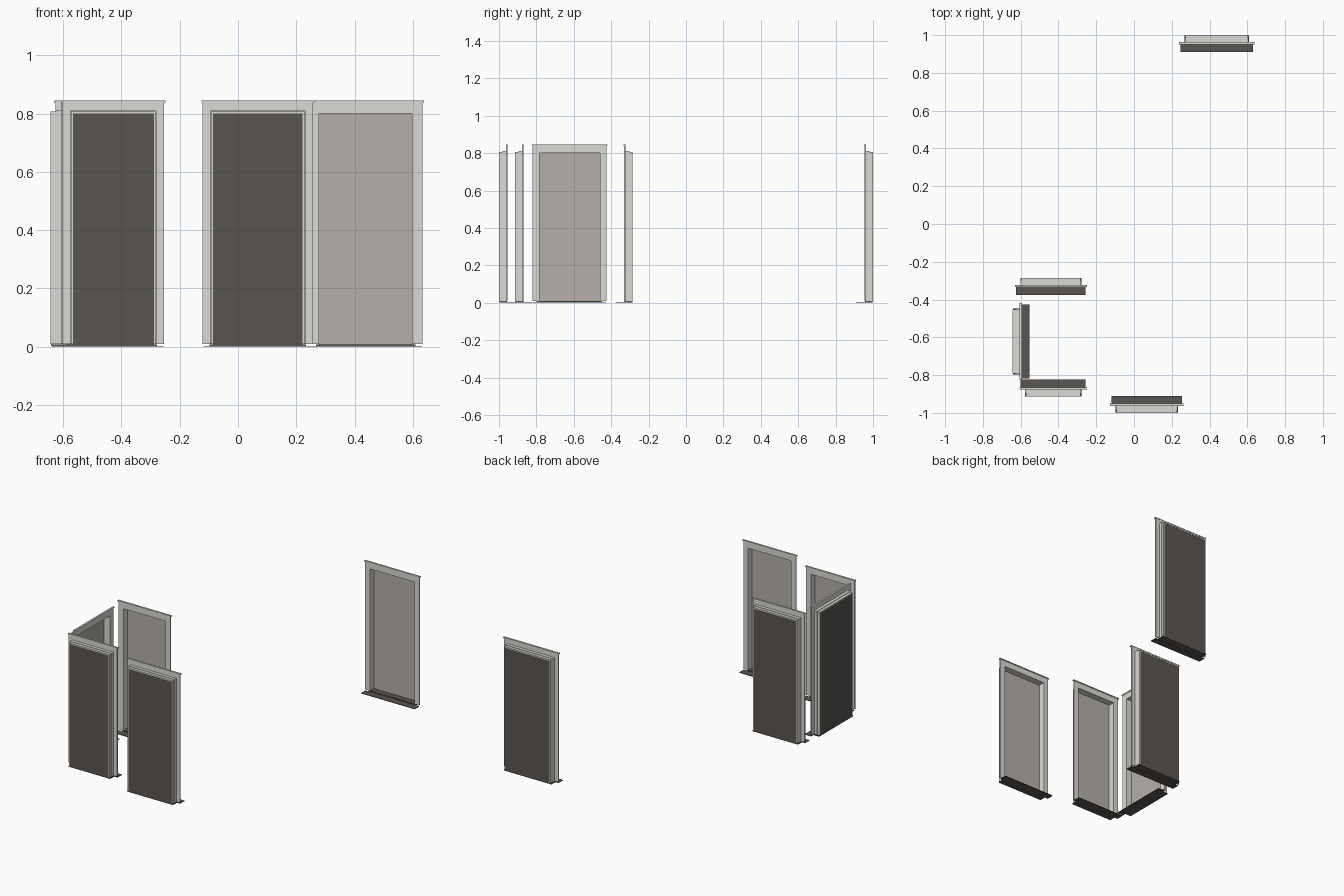
import bpy, bmesh
from math import pi
from mathutils import Matrix

if "Cube" in bpy.data.objects:
    bpy.data.objects.remove(bpy.data.objects["Cube"])


def mat(name, rgb):
    m = bpy.data.materials.new(name)
    m.diffuse_color = (*rgb, 1)
    m.use_nodes = True
    m.node_tree.nodes["Principled BSDF"].inputs["Base Color"].default_value = m.diffuse_color
    return m


PAINT = mat("pale_paint", (0.70, 0.70, 0.66))
PANEL = mat("warm_grey_panel", (0.46, 0.43, 0.38))
DARK = mat("dark_back", (0.10, 0.09, 0.085))
Z0 = 0.009  # frames hover slightly over the sill


def make(name, bm, xf, *mats):
    bmesh.ops.recalc_face_normals(bm, faces=bm.faces)
    me = bpy.data.meshes.new(name)
    bm.to_mesh(me)
    bm.free()
    for m in mats:
        me.materials.append(m)
    ob = bpy.data.objects.new(name, me)
    ob.matrix_world = xf
    bpy.context.collection.objects.link(ob)
    return ob


def surround(name, xf, outer, top, inner, inner_top, y0, y1):
    """Three-sided frame (two legs and a head) extruded from y0 to y1."""
    a, b = outer / 2, inner / 2
    pts = [(-a, Z0), (-a, top), (a, top), (a, Z0),
           (b, Z0), (b, inner_top), (-b, inner_top), (-b, Z0)]
    bm = bmesh.new()
    f = bm.faces.new([bm.verts.new((x, y0, z)) for x, z in pts])
    ext = bmesh.ops.extrude_face_region(bm, geom=[f], use_keep_orig=True)
    vs = [g for g in ext["geom"] if isinstance(g, bmesh.types.BMVert)]
    bmesh.ops.translate(bm, verts=vs, vec=(0, y1 - y0, 0))
    return make(name, bm, xf, PAINT)


def box(name, xf, w, y0, y1, z0, z1, *mats):
    bm = bmesh.new()
    m = Matrix.Translation((0, (y0 + y1) / 2, (z0 + z1) / 2)) @ \
        Matrix.Diagonal((w, y1 - y0, z1 - z0, 1))
    bmesh.ops.create_cube(bm, size=1, matrix=m)
    if len(mats) > 1:  # second material on the rear face
        for f in bm.faces:
            if f.calc_center_median().y > y1 - 1e-5:
                f.material_index = 1
    return make(name, bm, xf, *mats)


def doorway(tag, x, y, width, turn):
    """Local front is -y, casing face on y = 0, recess runs to y = 0.046."""
    xf = Matrix.Translation((x, y, 0)) @ Matrix.Rotation(turn, 4, 'Z')
    jamb, opening = width - 0.062, width - 0.080
    # flat trim around the opening, with a thin overhanging cap
    surround(tag + "_casing", xf, width - 0.01, 0.84, opening, 0.80, 0, 0.008)
    box(tag + "_casing_cap", xf, width, -0.003, 0.009, 0.838, 0.845, PAINT)
    # stepped lining of the recess
    surround(tag + "_jamb", xf, jamb, 0.81, opening, 0.80, 0.008, 0.028)
    surround(tag + "_door_stop", xf, jamb - 0.006, 0.807, opening, 0.80, 0.028, 0.046)
    # closing panel at the rear
    box(tag + "_panel", xf, opening, 0.042, 0.045, 0.006, 0.80, PANEL, DARK)
    # sill in the recess and flat threshold in front
    box(tag + "_sill", xf, jamb + 0.004, 0.002, 0.044, 0.001, 0.008, DARK)
    box(tag + "_threshold", xf, width - 0.014, -0.044, 0.002, 0, 0.003, DARK)


doorway("back_door", 0.438, 0.954, 0.400, 0)
doorway("front_door", 0.068, -0.954, 0.388, pi)
doorway("corner_front_door", -0.428, -0.868, 0.358, pi)
doorway("corner_back_door", -0.440, -0.331, 0.382, 0)
doorway("side_door", -0.597, -0.622, 0.405, pi / 2)
